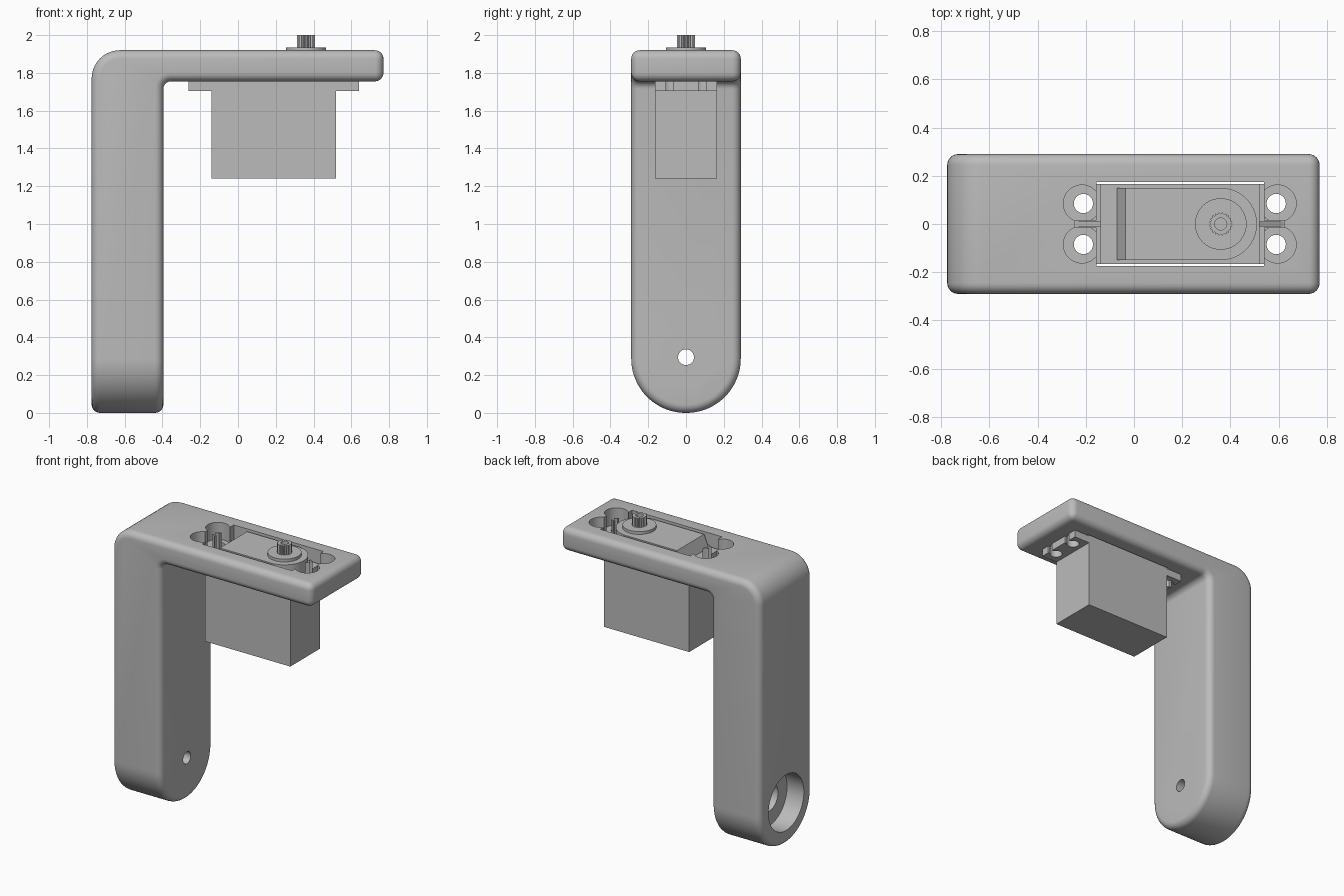
import bpy, bmesh, math
from mathutils import Matrix, Vector

cube = bpy.data.objects.get("Cube")
if cube:
    bpy.data.objects.remove(cube)

grey = bpy.data.materials.new("plain grey")
grey.use_nodes = True
COLOUR = (0.5, 0.5, 0.5, 1)
grey.diffuse_color = COLOUR
grey.node_tree.nodes["Principled BSDF"].inputs["Base Color"].default_value = COLOUR


def finish(name, bm):
    bmesh.ops.recalc_face_normals(bm, faces=bm.faces)
    mesh = bpy.data.meshes.new(name)
    bm.to_mesh(mesh)
    bm.free()
    mesh.materials.append(grey)
    obj = bpy.data.objects.new(name, mesh)
    bpy.context.collection.objects.link(obj)
    return obj


def prism(name, outline, direction):
    """Extrude a closed outline of 3D points along a direction."""
    bm = bmesh.new()
    face = bm.faces.new([bm.verts.new(p) for p in outline])
    new = bmesh.ops.extrude_face_region(bm, geom=[face])["geom"]
    bmesh.ops.translate(bm, vec=direction, verts=[v for v in new if isinstance(v, bmesh.types.BMVert)])
    return finish(name, bm)


def box(name, x0, x1, y0, y1, z0, z1):
    return prism(name, [(x0, y0, z0), (x1, y0, z0), (x1, y1, z0), (x0, y1, z0)], (0, 0, z1 - z0))


def cylinder(name, centre, radius, length, axis="z", sides=40):
    """Cylinder that starts at centre and runs along +axis."""
    bm = bmesh.new()
    bmesh.ops.create_cone(bm, cap_ends=True, segments=sides, radius1=radius, radius2=radius, depth=length)
    turn = Matrix.Rotation(math.pi / 2, 4, "Y") if axis == "x" else Matrix()
    bm.transform(Matrix.Translation(centre) @ turn @ Matrix.Translation((0, 0, length / 2)))
    return finish(name, bm)


def apply_modifiers(obj):
    bpy.context.view_layer.update()
    graph = bpy.context.evaluated_depsgraph_get()
    mesh = bpy.data.meshes.new_from_object(obj.evaluated_get(graph))
    obj.modifiers.clear()
    obj.data = mesh


def combine(obj, others, operation="DIFFERENCE"):
    for other in others:
        mod = obj.modifiers.new(operation, "BOOLEAN")
        mod.operation, mod.object, mod.solver = operation, other, "EXACT"
    apply_modifiers(obj)
    for other in others:
        bpy.data.objects.remove(other)


def smooth(obj):
    bpy.ops.object.select_all(action="DESELECT")
    obj.select_set(True)
    bpy.context.view_layer.objects.active = obj
    bpy.ops.object.shade_smooth_by_angle(angle=math.radians(32))


# L-shaped bracket with a round foot
HALF, TOP, UNDER = 0.29, 1.92, 1.755
LEFT, INNER, RIGHT = -0.775, -0.395, 0.77
bracket = prism("bracket", [(x, -HALF, z) for x, z in
                [(LEFT, 0), (INNER, 0), (INNER, UNDER), (RIGHT, UNDER), (RIGHT, TOP), (LEFT, TOP)]], (0, 2 * HALF, 0))
bm = bmesh.new()
bm.from_mesh(bracket.data)


def round_edges(test, radius, segments):
    edges = [e for e in bm.edges if test((e.verts[0].co + e.verts[1].co) / 2, e.verts[1].co - e.verts[0].co)]
    bmesh.ops.bevel(bm, geom=edges, offset=radius, segments=segments, profile=0.5, affect="EDGES")


round_edges(lambda m, d: abs(d.x) > 0.1 and m.z < 0.01, HALF - 0.002, 20)
round_edges(lambda m, d: abs(d.y) > 0.5 and m.x < LEFT + 0.01 and m.z > 1.9, 0.15, 10)
round_edges(lambda m, d: abs(d.y) > 0.5 and abs(m.x - INNER) < 0.01 and abs(m.z - UNDER) < 0.01, 0.04, 6)
bm.to_mesh(bracket.data)
bm.free()
bevel = bracket.modifiers.new("soft edges", "BEVEL")
bevel.width, bevel.segments, bevel.use_clamp_overlap = 0.045, 6, False
bevel.limit_method, bevel.angle_limit = "ANGLE", math.radians(35)
apply_modifiers(bracket)

# Motor opening, rib slot and screw wells in the plate
MID = 0.19
SCREWS = [(MID + sx * 0.4, sy * 0.085) for sx in (-1, 1) for sy in (-1, 1)]
cutters = [box("cutter", -0.155, 0.54, -0.175, 0.175, 1.7, 2.0),
           box("cutter", -0.245, 0.625, -0.014, 0.014, 1.7, 2.0)]
for x, y in SCREWS:
    out = 0.006 if x > MID else -0.006
    cutters.append(cylinder("cutter", (x + out, y, 1.8), 0.077, 0.2))
    cutters.append(cylinder("cutter", (x, y, 1.7), 0.04, 0.2, sides=24))

# Horn recess, hub bore and hole pattern in the foot
PIVOT = 0.295
cutters.append(cylinder("cutter", (LEFT - 0.1, 0, PIVOT), 0.195, 0.23, "x", 48))
cutters.append(cylinder("cutter", (LEFT - 0.1, 0, PIVOT), 0.095, 0.33, "x"))
cutters.append(cylinder("cutter", (LEFT - 0.1, 0, PIVOT), 0.042, 0.7, "x", 32))
for side in (-0.12, 0.12):
    for step in (-0.05, 0, 0.05):
        for y, z in ((side, step), (step, side)):
            cutters.append(cylinder("cutter", (LEFT - 0.1, y, PIVOT + z), 0.018, 0.7, "x", 16))
combine(bracket, cutters)
smooth(bracket)

# Motor body
box("motor_body", -0.14, 0.52, -0.165, 0.165, 1.24, 1.83)

# Mounting flange with open screw slots
flange = box("motor_flange", -0.262, 0.64, -0.165, 0.165, 1.705, 1.755)
slots = []
for x, y in SCREWS:
    end = x + (0.2 if x > MID else -0.2)
    slots.append(cylinder("cutter", (x, y, 1.6), 0.04, 0.3, sides=24))
    slots.append(box("cutter", min(x, end), max(x, end), y - 0.02, y + 0.02, 1.6, 1.9))
combine(flange, slots)
smooth(flange)

# Stiffening ribs on the flange
for name, root, tip in (("right_rib", -0.14, -0.24), ("left_rib", 0.52, 0.62)):
    prism(name, [(root, -0.01, 1.755), (tip, -0.01, 1.755), (root, -0.01, 1.82)], (0, 0.02, 0))

# Gear cover: round at the shaft end, sloped at the other
SHAFT = 0.36
arc = [(SHAFT + 0.15 * math.cos(a), 0.15 * math.sin(a), 1.83)
       for a in (math.radians(d) for d in range(-90, 91, 6))]
cover = prism("gear_cover", arc + [(-0.07, 0.15, 1.83), (-0.07, -0.15, 1.83)], (0, 0, 0.085))
for v in cover.data.vertices:
    if v.co.x < 0 and v.co.z > 1.9:
        v.co.x = -0.035
smooth(cover)

# Shaft collar and toothed output shaft with a screw hole
smooth(cylinder("shaft_collar", (SHAFT, 0, 1.91), 0.107, 0.025))
TEETH = 20
gear = []
for i in range(TEETH * 2):
    a, r = math.pi * i / TEETH, 0.049 if i % 2 else 0.042
    gear.append((SHAFT + r * math.cos(a), r * math.sin(a), 1.93))
shaft = prism("output_shaft", gear, (0, 0, 0.07))
combine(shaft, [cylinder("cutter", (SHAFT, 0, 1.95), 0.025, 0.1, sides=24)])
